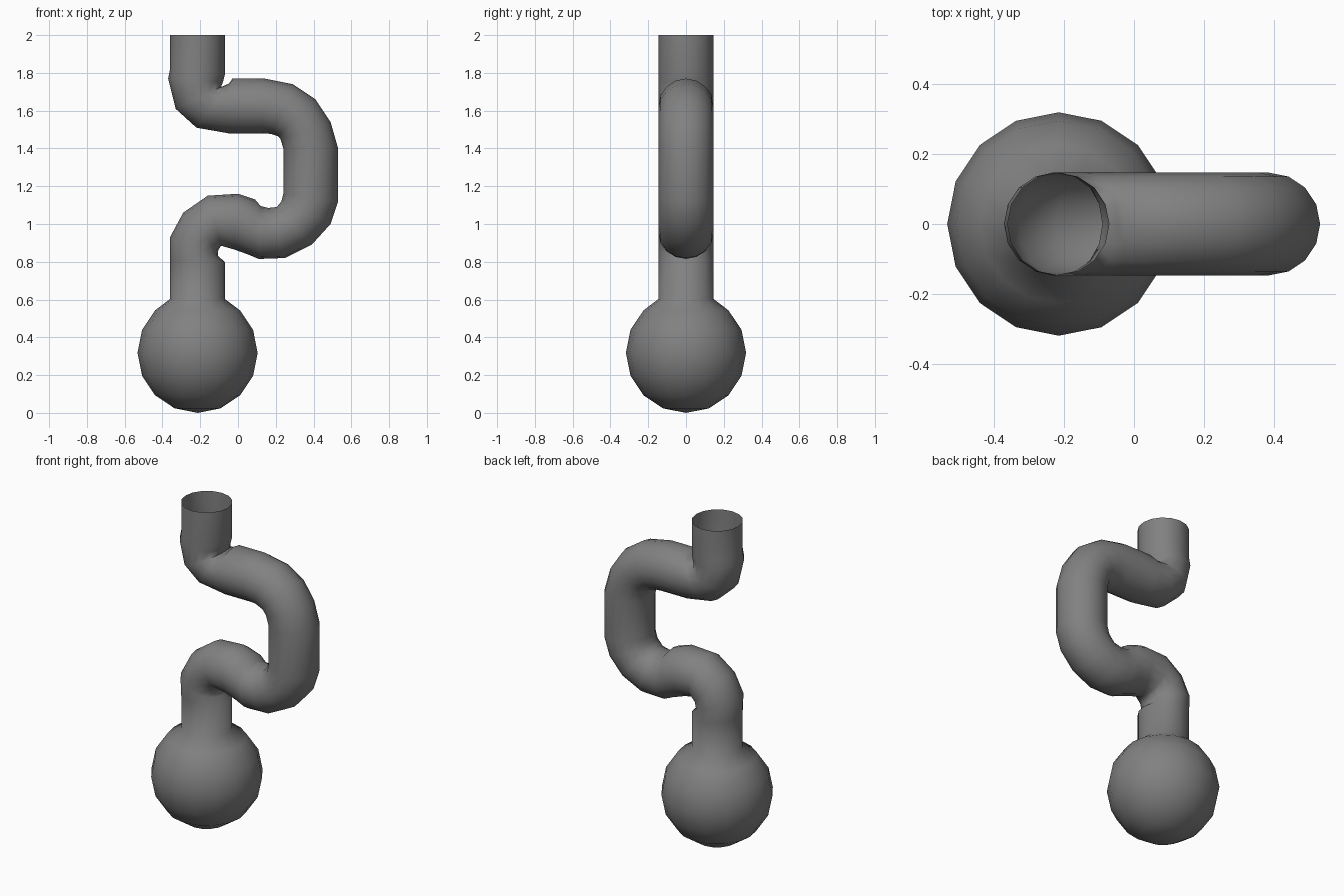
import bpy, bmesh
from math import sin, cos, pi, radians

if "Cube" in bpy.data.objects:
    bpy.data.objects.remove(bpy.data.objects["Cube"])

SIDES = 16
TUBE_R = 0.146
BULB_X, BULB_R = -0.214, 0.318

# Tube outline in the front view: (left x, left z, right x, right z) per ring
OUTLINE = [
    (-.36, .603, -.07, .603), (-.36, .81, -.07, .80), (-.36, .93, -.105, .83),
    (-.29, 1.06, -.105, .86), (-.16, 1.15, -.09, .885), (0, 1.16, -.02, .865),
    (.09, 1.13, .05, .84), (.12, 1.095, .11, .815), (.16, 1.085, .25, .82),
    (.205, 1.09, .39, .89), (.23, 1.12, .49, 1.0), (.24, 1.16, .53, 1.12),
    (.24, 1.40, .53, 1.40), (.225, 1.45, .49, 1.54), (.21, 1.465, .41, 1.66),
    (.175, 1.477, .29, 1.74), (.13, 1.48, .14, 1.77), (-.05, 1.48, -.03, 1.77),
    (-.22, 1.51, -.045, 1.745), (-.33, 1.61, -.09, 1.725),
    (-.37, 1.77, -.08, 1.75), (-.36, 1.82, -.07, 1.79), (-.36, 2.0, -.07, 2.0),
]

bm = bmesh.new()


def ring(x1, z1, x2, z2, ry):
    """Elliptic ring spanning two outline points, with half depth ry."""
    cx, cz, dx, dz = (x1 + x2) / 2, (z1 + z2) / 2, (x2 - x1) / 2, (z2 - z1) / 2
    return [bm.verts.new((cx + dx * cos(a), ry * sin(a), cz + dz * cos(a)))
            for a in (2 * pi * i / SIDES for i in range(SIDES))]


# Round bulb rings from the bottom up, leaving the top open for the tube
rings = []
for k in range(1, 7):
    a = pi * k / 8
    r, z = BULB_R * sin(a), BULB_R * (1 - cos(a))
    rings.append(ring(BULB_X - r, z, BULB_X + r, z, r))
pole = bm.verts.new((BULB_X, 0, 0))
for i in range(SIDES):
    bm.faces.new((pole, rings[0][(i + 1) % SIDES], rings[0][i]))

# Winding open-ended tube
rings += [ring(*p, TUBE_R) for p in OUTLINE]
for a, b in zip(rings, rings[1:]):
    for i in range(SIDES):
        j = (i + 1) % SIDES
        bm.faces.new((a[i], a[j], b[j], b[i]))
bmesh.ops.recalc_face_normals(bm, faces=bm.faces)

mesh = bpy.data.meshes.new("bent_tube_with_bulb")
bm.to_mesh(mesh)
bm.free()
obj = bpy.data.objects.new("bent_tube_with_bulb", mesh)
bpy.context.collection.objects.link(obj)
bpy.context.view_layer.objects.active = obj
obj.select_set(True)
bpy.ops.object.shade_smooth_by_angle(angle=radians(75))

# Dark grey surface
mat = bpy.data.materials.new("dark_grey")
mat.diffuse_color = (0.22, 0.22, 0.22, 1)
mat.use_nodes = True
mat.node_tree.nodes["Principled BSDF"].inputs["Base Color"].default_value = mat.diffuse_color
mesh.materials.append(mat)
